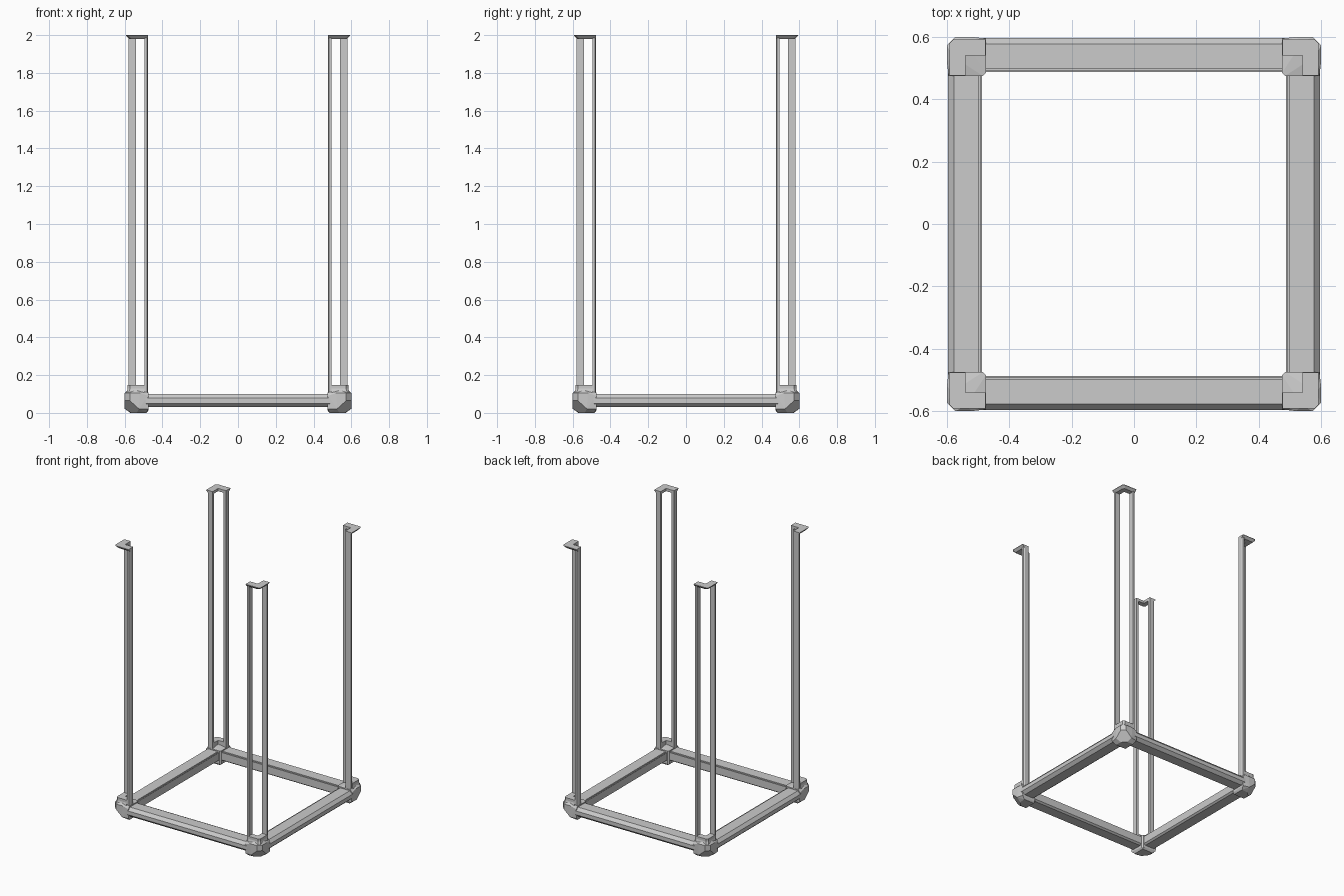
import bpy, bmesh
from mathutils import Matrix

if "Cube" in bpy.data.objects:
    bpy.data.objects.remove(bpy.data.objects["Cube"])

CORNERS = [(1, -1, "front_right"), (-1, -1, "front_left"),
           (1, 1, "back_right"), (-1, 1, "back_left")]


def finish(bm, name, matrix=Matrix()):
    bmesh.ops.transform(bm, matrix=matrix, verts=bm.verts)
    bmesh.ops.recalc_face_normals(bm, faces=bm.faces)
    me = bpy.data.meshes.new(name)
    bm.to_mesh(me)
    bm.free()
    bpy.context.collection.objects.link(bpy.data.objects.new(name, me))


def loft(rings):
    """Closed solid through rings of equal point count."""
    bm = bmesh.new()
    vs = [[bm.verts.new(p) for p in ring] for ring in rings]
    n = len(vs[0])
    for a, b in zip(vs, vs[1:]):
        for i in range(n):
            j = (i + 1) % n
            bm.faces.new((a[i], a[j], b[j], b[i]))
    bm.faces.new(vs[0])
    bm.faces.new(vs[-1])
    return bm


def hull(points):
    bm = bmesh.new()
    for p in points:
        bm.verts.new(p)
    bmesh.ops.convex_hull(bm, input=bm.verts)
    bmesh.ops.dissolve_limit(bm, angle_limit=0.01, verts=bm.verts, edges=bm.edges)
    return bm


def ell(outer, z, end=0.476, inner=0.54, cut=0.012):
    """L outline hugging the outer corner, with a small outer chamfer."""
    return [(u, v, z) for u, v in [
        (end, inner), (inner, inner), (inner, end), (outer, end),
        (outer, outer - cut), (outer - cut, outer), (end, outer)]]


def both(points):
    """Add the points swapped across the corner diagonal."""
    return points + [(v, u, z) for u, v, z in points]


# Base beams: chamfered outside, stepped lip inside
beam = [(0.575, 0.03), (0.597, 0.05), (0.597, 0.078), (0.578, 0.10),
        (0.498, 0.10), (0.498, 0.075), (0.492, 0.075), (0.492, 0.095),
        (0.487, 0.095), (0.487, 0.04), (0.50, 0.03)]
for k, side in enumerate(("back", "left", "front", "right")):
    bm = loft([[(x, y, z) for y, z in beam] for x in (-0.49, 0.49)])
    finish(bm, side + "_beam", Matrix.Rotation(k * 1.5707963, 4, 'Z'))

for sx, sy, tag in CORNERS:
    m = Matrix.Diagonal((sx, sy, 1, 1))
    # Faceted corner block
    finish(hull(both([
        (0.485, 0.485, 0.0), (0.485, 0.475, 0.012), (0.57, 0.485, 0.0),
        (0.565, 0.535, 0.0), (0.592, 0.475, 0.02), (0.60, 0.525, 0.022),
        (0.60, 0.573, 0.065), (0.60, 0.573, 0.105), (0.595, 0.475, 0.09),
        (0.60, 0.52, 0.105), (0.583, 0.475, 0.108), (0.485, 0.475, 0.108),
        (0.583, 0.54, 0.122)])), tag + "_corner_block", m)
    # Collar under the posts
    finish(loft([ell(0.592, 0.10, 0.495), ell(0.584, 0.128, 0.495),
                 ell(0.584, 0.147, 0.495)]), tag + "_collar", m)
    # Twin upright strips
    strip = [(0.54, 0.476), (0.572, 0.476), (0.581, 0.482), (0.581, 0.495), (0.54, 0.495)]
    for name, swap in (("side_strip", False), ("face_strip", True)):
        pts = [(v, u) if swap else (u, v) for u, v in strip]
        finish(loft([[(u, v, z) for u, v in pts] for z in (0.09, 1.985)]),
               tag + "_" + name, m)
    # Flared top cap
    finish(loft([ell(0.576, 1.98), ell(0.592, 1.997), ell(0.592, 2.0)]),
           tag + "_cap", m)
